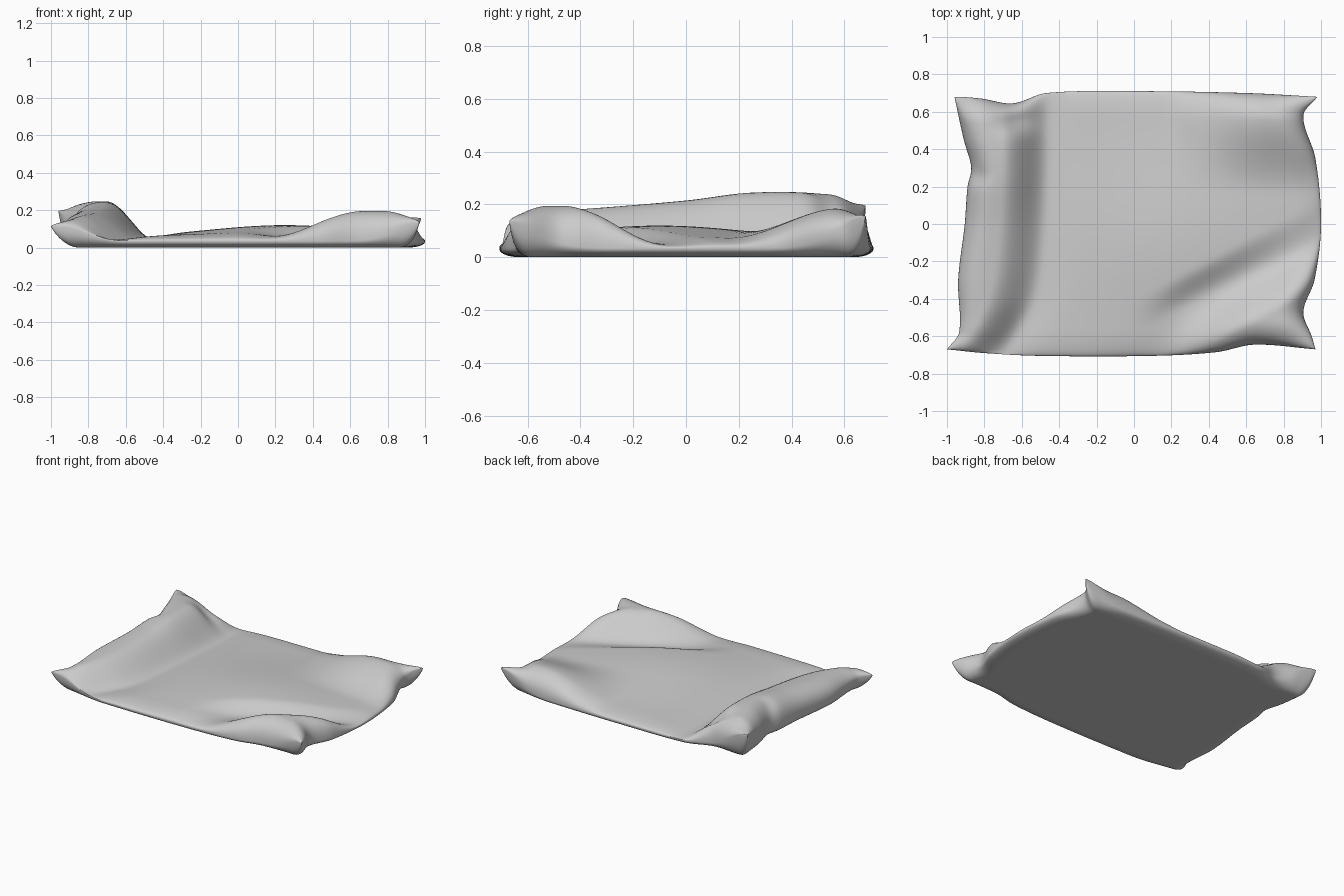
import bpy, bmesh, math

cube = bpy.data.objects.get("Cube")
if cube:
    bpy.data.objects.remove(cube)

NX, NY = 100, 80


def smooth(a, b, x):
    t = min(max((x - a) / (b - a), 0), 1)
    return t * t * (3 - 2 * t)


def lerp(a, b, t):
    return a + (b - a) * t


def bump(x, y, cx, cy, rx, ry):
    return math.exp(-((x - cx) / rx) ** 2 - ((y - cy) / ry) ** 2)


def curve(points, x):
    """Smooth curve through a few points (cubic Hermite)."""
    x = min(max(x, points[0][0]), points[-1][0])
    i = next(k for k in range(len(points) - 1) if x <= points[k + 1][0])

    def slope(k):
        a, b = points[max(k - 1, 0)], points[min(k + 1, len(points) - 1)]
        return (b[1] - a[1]) / (b[0] - a[0])

    (x0, y0), (x1, y1) = points[i], points[i + 1]
    w = x1 - x0
    t = (x - x0) / w
    return (lerp(y0, y1, t * t * (3 - 2 * t))
            + w * t * (1 - t) * ((1 - t) * slope(i) - t * slope(i + 1)))


# Outline of the four sides, pinched near the corners
left = [(-.67, -1), (-.58, -.935), (-.3, -.94), (0, -.905), (.2, -.89), (.3, -.87), (.45, -.91), (.68, -.96)]
right = [(-.67, .97), (-.6, .95), (-.47, .905), (-.3, .965), (0, 1), (.35, .97), (.58, .905), (.68, .98)]
front = [(-1, -.67), (-.8, -.69), (-.5, -.705), (.1, -.705), (.45, -.685), (.65, -.645), (.98, -.67)]
back = [(-.96, .68), (-.85, .67), (-.68, .645), (-.5, .7), (0, .71), (.6, .7), (.98, .68)]
# Crest of the rolled left side and the foot of its slope, along y
crest = [(-.68, .17), (-.4, .187), (0, .22), (.25, .25), (.55, .245), (.68, .22)]
foot = [(-.68, -.7), (-.4, -.55), (0, -.49), (.68, -.47)]


def seam_height(x, y):
    z = .04 + .04 * smooth(-.6, -.9, x)
    for cx, cy, lift in ((-1, -.67, .04), (-.96, .68, .12), (.97, -.67, .1), (.98, .68, .12)):
        z += lift * bump(x, y, cx, cy, .18, .16)
    return z


def top_height(x, y):
    # Gently domed middle
    z = .065 + .06 * bump(x, y, .25, -.1, .55, .5)
    # Rolled left side with a groove along its foot
    f = curve(foot, y)
    z -= .02 * math.exp(-((x - f) / .13) ** 2)
    z = lerp(z, curve(crest, y), smooth(f + .03, f - .23, x))
    z -= .05 * bump(x, y, -.64, .55, .09, .06)
    # Diagonal crease, falling into a valley, then rising to the front right corner
    d = x * .47 - y * .88
    z = lerp(z, .058, smooth(.36, .52, d) * smooth(-.05, .3, x))
    z = lerp(z, .2, smooth(.52, .77, d) * smooth(.1, .65, x))
    # Raised back right corner
    z = lerp(z, .19, smooth(.16, .58, y) * smooth(.15, .7, x))
    # Small wrinkles
    z += .008 * bump(x, y, .28, .6, .06, .15)
    z -= .02 * bump(x, y, -.85, .25, .06, .04)
    return z


def rounding(d, width):
    q = min(max(d / width, 0), 1)
    return math.sqrt(1 - (1 - q) ** 2)


def spot(i, j, side):
    s = .5 - .5 * math.cos(math.pi * i / NX)
    t = .5 - .5 * math.cos(math.pi * j / NY)
    u, v = lerp(-1, .98, s), lerp(-.67, .68, t)
    x = lerp(curve(left, v), curve(right, v), s)
    y = lerp(curve(front, u), curve(back, u), t)
    dx, dy = 2 * min(s, 1 - s), 1.4 * min(t, 1 - t)
    z = seam_height(x, y)
    if side > 0:
        k = (rounding(dx, .15) * rounding(dy, .14)) ** .85
        return x, y, lerp(z, top_height(x, y), k)
    k = (rounding(dx, .1) * rounding(dy, .08)) ** .85
    return x, y, lerp(z, .005, k)


# Upper and lower cloth joined along the seam
bm = bmesh.new()
for side in (1, -1):
    rows = [[bm.verts.new(spot(i, j, side)) for i in range(NX + 1)] for j in range(NY + 1)]
    for a, b in zip(rows, rows[1:]):
        for i in range(NX):
            quad = [a[i], a[i + 1], b[i + 1], b[i]]
            bm.faces.new(quad if side > 0 else quad[::-1])
bmesh.ops.remove_doubles(bm, verts=bm.verts, dist=.00001)
low = min(v.co.z for v in bm.verts)
for v in bm.verts:
    v.co.z -= low
mesh = bpy.data.meshes.new("cushion")
bm.to_mesh(mesh)
bm.free()
cushion = bpy.data.objects.new("cushion", mesh)
bpy.context.collection.objects.link(cushion)

grey = bpy.data.materials.new("grey_cloth")
grey.use_nodes = True
colour = (.6, .6, .6, 1)
grey.diffuse_color = colour
grey.node_tree.nodes["Principled BSDF"].inputs["Base Color"].default_value = colour
mesh.materials.append(grey)

bpy.context.view_layer.objects.active = cushion
cushion.select_set(True)
bpy.ops.object.shade_smooth_by_angle(angle=math.radians(70))
